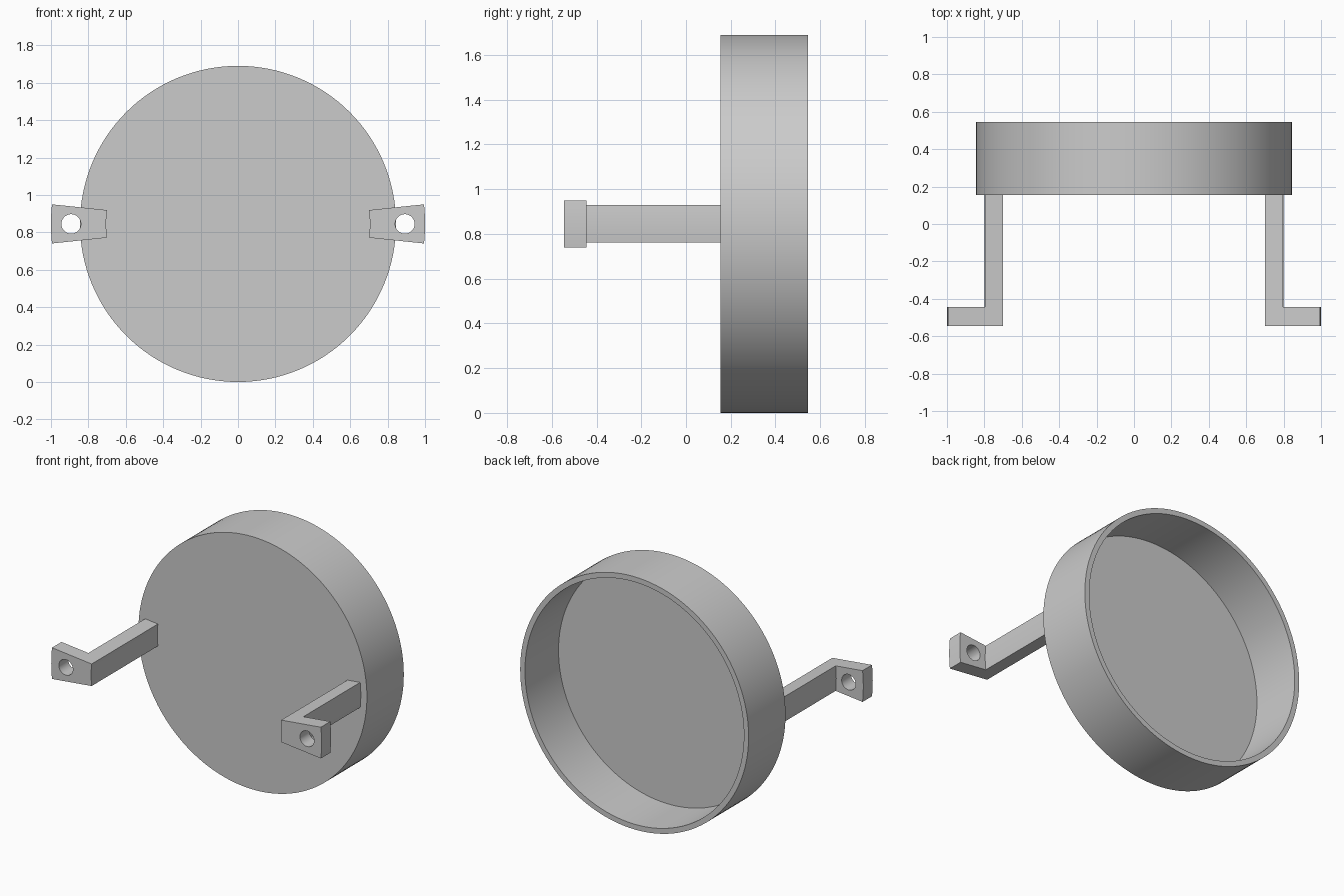
import bpy, bmesh, math

cube = bpy.data.objects.get("Cube")
if cube:
    bpy.data.objects.remove(cube)

RADIUS = 0.845          # cup radius, also the height of its axis
WEDGE = math.radians(6)  # half angle spanned by each arm

grey = bpy.data.materials.new("plain grey")
grey.use_nodes = True
COLOUR = (0.6, 0.6, 0.6, 1)
grey.diffuse_color = COLOUR
grey.node_tree.nodes["Principled BSDF"].inputs["Base Color"].default_value = COLOUR


def sweep(name, profile, start, end, steps, full=False):
    """Turn a closed (radius, y) profile about the cup axis."""
    bm = bmesh.new()
    rings = []
    for i in range(steps if full else steps + 1):
        a = start + (end - start) * i / steps
        rings.append([bm.verts.new((r * math.cos(a), y, RADIUS + r * math.sin(a)))
                      for r, y in profile])
    n = len(profile)
    for i in range(steps):
        p, q = rings[i], rings[(i + 1) % len(rings)]
        for j in range(n):
            k = (j + 1) % n
            bm.faces.new((p[j], p[k], q[k], q[j]))
    if not full:
        bm.faces.new(rings[0])
        bm.faces.new(rings[-1])
    return finish(name, bm)


def finish(name, bm):
    bmesh.ops.remove_doubles(bm, verts=bm.verts, dist=1e-5)
    bmesh.ops.recalc_face_normals(bm, faces=bm.faces)
    mesh = bpy.data.meshes.new(name)
    bm.to_mesh(mesh)
    bm.free()
    mesh.materials.append(grey)
    obj = bpy.data.objects.new(name, mesh)
    bpy.context.collection.objects.link(obj)
    return obj


def shade(obj):
    bpy.ops.object.select_all(action="DESELECT")
    obj.select_set(True)
    bpy.context.view_layer.objects.active = obj
    bpy.ops.object.shade_smooth_by_angle(angle=math.radians(30))


# Round cup, closed at the front and open at the back
FRONT, BACK, WALL = 0.155, 0.545, 0.035
inner = RADIUS - WALL
cup = sweep("cup_wall", [(RADIUS, FRONT), (RADIUS, BACK), (inner, BACK),
                         (inner, FRONT + WALL), (inner, FRONT)],
            0, math.tau, 128, full=True)
bm = bmesh.new()
bm.from_mesh(cup.data)
# Swap the inner ring's front strip for solid front and floor discs
strip = [f for f in bm.faces if all(
    math.hypot(v.co.x, v.co.z - RADIUS) < inner + 0.01 and v.co.y < FRONT + WALL + 0.01
    for v in f.verts)]
bmesh.ops.delete(bm, geom=strip, context="FACES")
for y in (FRONT, FRONT + WALL):
    rim = [e for e in bm.edges if e.is_boundary
           and all(abs(v.co.y - y) < 0.001 for v in e.verts)]
    bmesh.ops.contextual_create(bm, geom=rim)
bmesh.ops.recalc_face_normals(bm, faces=bm.faces)
bm.to_mesh(cup.data)
bm.free()
cup.name = "cup"
shade(cup)

# L-shaped arms reaching forward, each with a bolt hole in its foot
LEG_IN, LEG_OUT, TIP = 0.705, 0.80, 1.0
TOE, HEEL = -0.545, -0.445
arm_profile = [(LEG_IN, FRONT), (LEG_IN, TOE), (TIP, TOE),
               (TIP, HEEL), (LEG_OUT, HEEL), (LEG_OUT, FRONT)]
for side, middle in (("left", 0), ("right", math.pi)):
    arm = sweep(side + "_arm", arm_profile, middle - WEDGE, middle + WEDGE, 8)
    bpy.ops.mesh.primitive_cylinder_add(
        vertices=48, radius=0.052, depth=0.3, rotation=(math.pi / 2, 0, 0),
        location=(0.892 * math.cos(middle), (TOE + HEEL) / 2, RADIUS))
    cutter = bpy.context.object
    cutter.hide_render = True
    cutter.data.materials.append(grey)
    cut = arm.modifiers.new("bolt hole", "BOOLEAN")
    cut.operation = "DIFFERENCE"
    cut.solver = "EXACT"
    cut.object = cutter
    bpy.ops.object.select_all(action="DESELECT")
    arm.select_set(True)
    bpy.context.view_layer.objects.active = arm
    bpy.ops.object.modifier_apply(modifier=cut.name)
    bpy.data.objects.remove(cutter)
    shade(arm)
